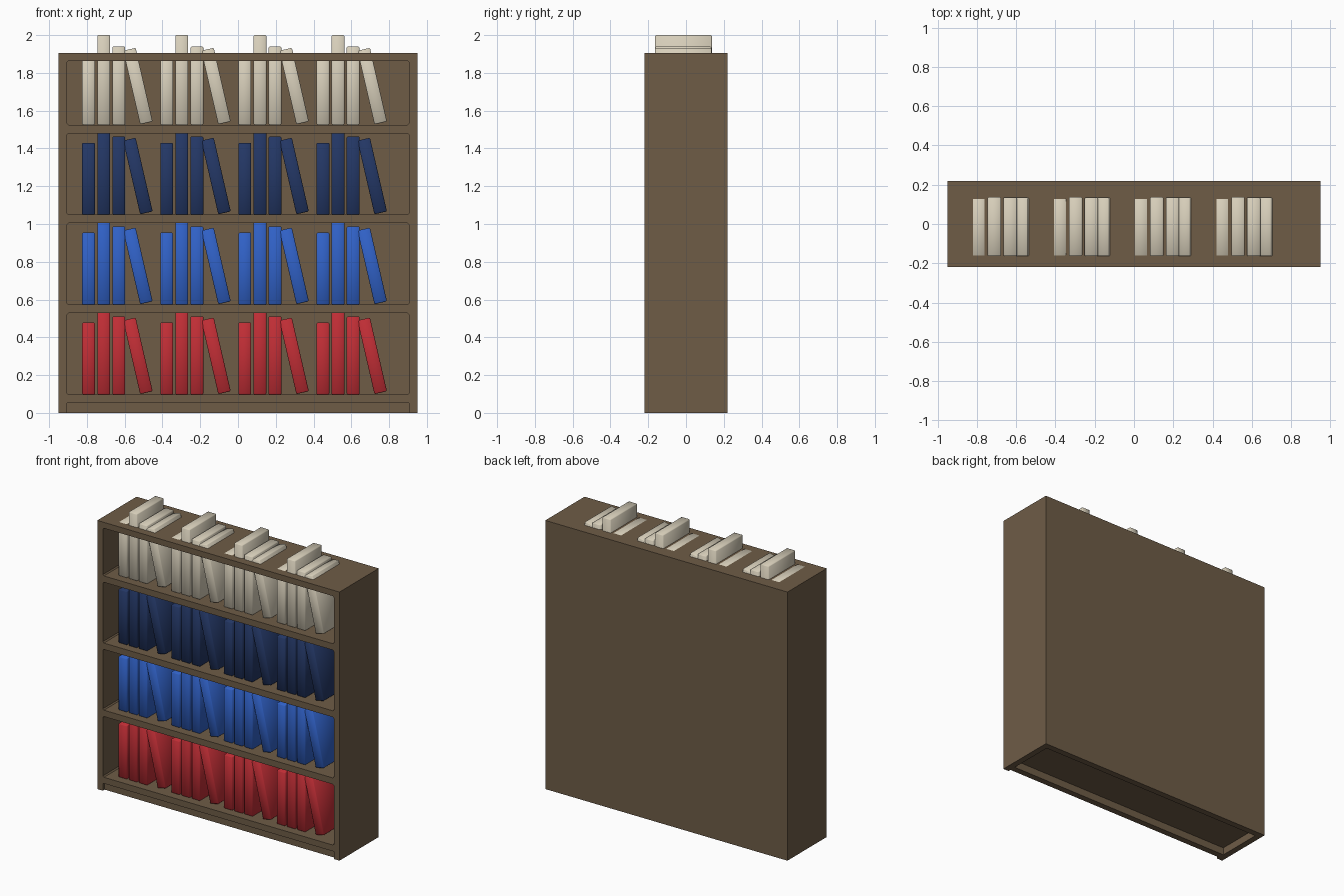
import bpy, bmesh, math
from mathutils import Matrix

if "Cube" in bpy.data.objects:
    bpy.data.objects.remove(bpy.data.objects["Cube"])


def material(name, rgb):
    m = bpy.data.materials.new(name)
    m.diffuse_color = (*rgb, 1)
    m.use_nodes = True
    m.node_tree.nodes["Principled BSDF"].inputs["Base Color"].default_value = m.diffuse_color
    return m


def add_box(bm, x, y, z, tilt=0.0, bevel=0.0, only_y=False):
    """Box from (min, max) pairs, tilted about its centre's y axis."""
    size = [b - a for a, b in (x, y, z)]
    mid = [(a + b) / 2 for a, b in (x, y, z)]
    mat = (Matrix.Translation(mid) @ Matrix.Rotation(tilt, 4, 'Y')
           @ Matrix.Diagonal((*size, 1)))
    verts = bmesh.ops.create_cube(bm, size=1, matrix=mat)['verts']
    if bevel:
        edges = {e for v in verts for e in v.link_edges}
        if only_y:
            edges = {e for e in edges
                     if abs(e.verts[0].co.y - e.verts[1].co.y) > 0.01}
        bmesh.ops.bevel(bm, geom=list(edges), offset=bevel, segments=1,
                        profile=0.5, affect='EDGES')


def make_object(name, bm, mat, smooth=False):
    bmesh.ops.recalc_face_normals(bm, faces=bm.faces[:])
    me = bpy.data.meshes.new(name)
    bm.to_mesh(me)
    bm.free()
    me.materials.append(mat)
    for p in me.polygons:
        p.use_smooth = smooth
    ob = bpy.data.objects.new(name, me)
    bpy.context.collection.objects.link(ob)
    return ob


wood = material("brown wood", (0.156, 0.107, 0.062))
rows = [("red_books", material("red", (0.53, 0.027, 0.036))),
        ("blue_books", material("bright blue", (0.03, 0.12, 0.57))),
        ("navy_books", material("navy blue", (0.017, 0.038, 0.13))),
        ("cream_books", material("cream", (0.68, 0.62, 0.49)))]

HALF_W, HALF_D, TOP = 0.95, 0.22, 1.905
IN_X, IN_BACK = 0.906, 0.175
BASE, STEP = 0.097, 0.476

# Bookcase body
bm = bmesh.new()
add_box(bm, (-HALF_W, HALF_W), (-HALF_D, HALF_D), (0, TOP))
case = make_object("bookcase", bm, wood)

# Cutter: four shelf openings, toe recess and hollow underside
bm = bmesh.new()
for i in range(4):
    floor = BASE + STEP * i
    ceiling = floor + 0.431 if i < 3 else 1.863
    add_box(bm, (-IN_X, IN_X), (-0.3, IN_BACK), (floor, ceiling),
            bevel=0.008, only_y=True)
add_box(bm, (-IN_X, IN_X), (-0.3, -0.2), (-0.1, 0.053))
add_box(bm, (-IN_X, IN_X), (-0.155, IN_BACK), (-0.1, 0.053))
cutter = make_object("opening_cutter", bm, wood)
cutter.hide_render = True
cutter.display_type = 'WIRE'
mod = case.modifiers.new("openings", 'BOOLEAN')
mod.operation = 'DIFFERENCE'
mod.solver = 'EXACT'
mod.object = cutter

# Apply the cut and remove the helper
bpy.context.view_layer.objects.active = case
case.select_set(True)
bpy.ops.object.modifier_apply(modifier=mod.name)
bpy.data.objects.remove(cutter)

# Books: four groups per shelf, three upright and one leaning
UPRIGHT = [(-0.825, 0.381, 0.132), (-0.745, 0.475, 0.137), (-0.665, 0.414, 0.135)]
THICK, FRONT = 0.068, -0.164
for i, (name, mat) in enumerate(rows):
    bm = bmesh.new()
    z = BASE + STEP * i
    for g in range(4):
        dx = 0.4135 * g
        for x, h, back in UPRIGHT:
            add_box(bm, (x + dx, x + dx + THICK), (FRONT, back), (z, z + h),
                    bevel=0.005)
        cx, cz = -0.53 + dx, z + 0.205
        add_box(bm, (cx - THICK / 2, cx + THICK / 2), (FRONT, 0.135),
                (cz - 0.2, cz + 0.2), tilt=-math.radians(13), bevel=0.005)
    make_object(name, bm, mat, smooth=True)
